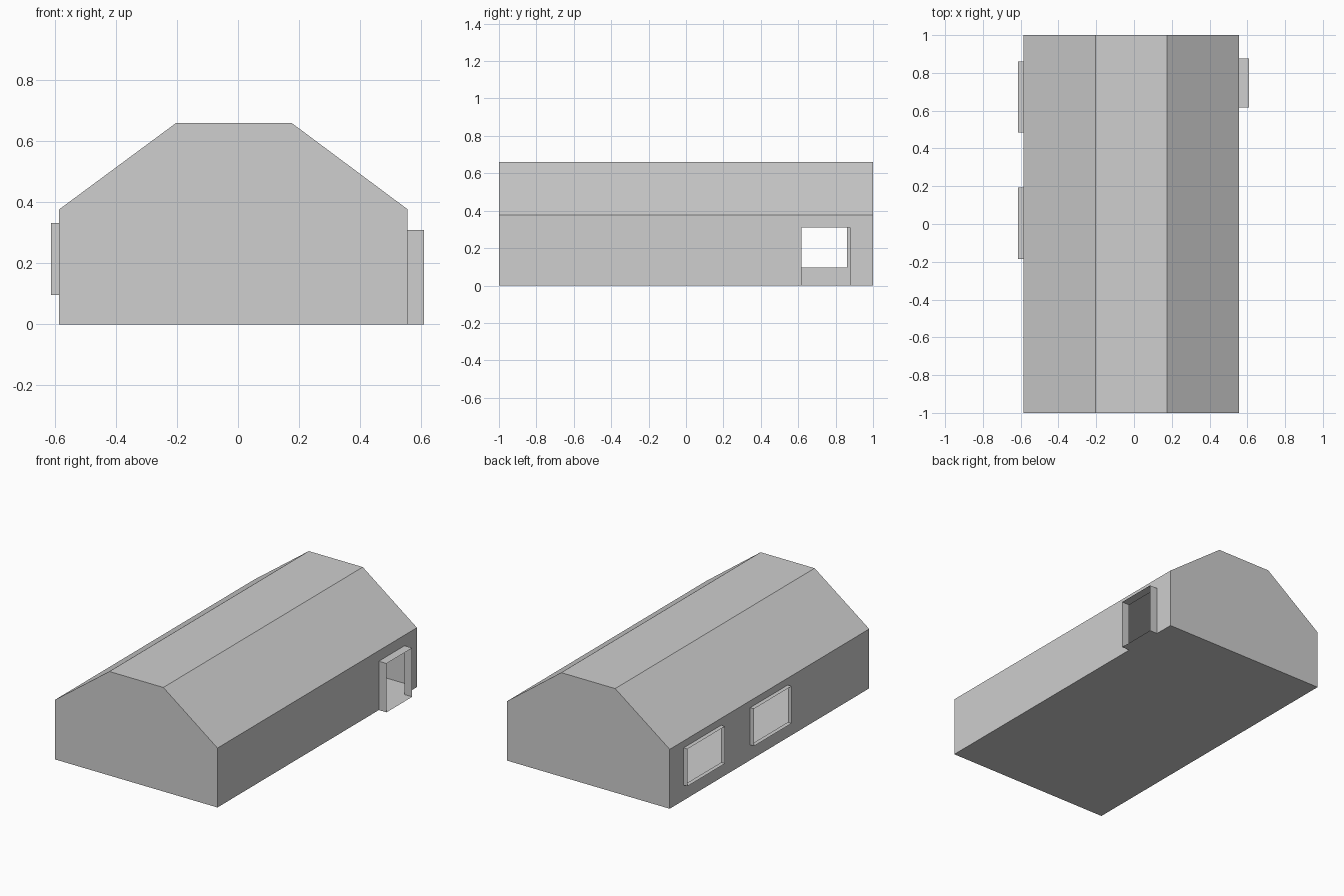
import bpy
import bmesh
from mathutils import Vector

if "Cube" in bpy.data.objects:
    bpy.data.objects.remove(bpy.data.objects["Cube"], do_unlink=True)

GREY = (0.62, 0.62, 0.62, 1)
grey = bpy.data.materials.new("plain grey")
grey.use_nodes = True
grey.diffuse_color = GREY
grey.node_tree.nodes["Principled BSDF"].inputs["Base Color"].default_value = GREY

# Hall dimensions
RIGHT, LEFT = -0.586, 0.556
EAVES, RIDGE = 0.377, 0.66
FLAT_RIGHT, FLAT_LEFT = -0.203, 0.176
HALF = 1.0


def finish(name, bm):
    mesh = bpy.data.meshes.new(name)
    bm.to_mesh(mesh)
    bm.free()
    mesh.materials.append(grey)
    obj = bpy.data.objects.new(name, mesh)
    bpy.context.collection.objects.link(obj)
    return obj


def sheet(name, profile):
    """Sweep an open x-z profile along the length of the hall."""
    bm = bmesh.new()
    ends = [[bm.verts.new((x, y, z)) for x, z in profile] for y in (-HALF, HALF)]
    front, back = ends
    for i in range(len(profile) - 1):
        bm.faces.new((front[i], front[i + 1], back[i + 1], back[i]))
    return finish(name, bm)


def side_wall(name, x, openings):
    """Upright side wall with rectangular openings (y0, y1, z0, z1)."""
    bm = bmesh.new()
    corners = [(-HALF, 0), (HALF, 0), (HALF, EAVES), (-HALF, EAVES)]
    if x < 0:
        corners.reverse()
    bm.faces.new([bm.verts.new((x, y, z)) for y, z in corners])
    for y0, y1, z0, z1 in openings:
        for co, no in (((x, y0, 0), (0, 1, 0)), ((x, y1, 0), (0, 1, 0)),
                       ((x, 0, z0), (0, 0, 1)), ((x, 0, z1), (0, 0, 1))):
            bmesh.ops.bisect_plane(bm, geom=bm.verts[:] + bm.edges[:] + bm.faces[:],
                                   plane_co=co, plane_no=no)
    holes = []
    for face in bm.faces:
        c = face.calc_center_median()
        if any(y0 < c.y < y1 and z0 < c.z < z1 for y0, y1, z0, z1 in openings):
            holes.append(face)
    bmesh.ops.delete(bm, geom=holes, context='FACES')
    bmesh.ops.dissolve_limit(bm, angle_limit=0.01, verts=bm.verts[:], edges=bm.edges[:])
    return finish(name, bm)


def frame(name, x, depth, opening):
    """Thin open sleeve standing out from the wall around an opening."""
    y0, y1, z0, z1 = opening
    bm = bmesh.new()
    rim = [(y0, z0), (y1, z0), (y1, z1), (y0, z1)]
    inner = [bm.verts.new((x, y, z)) for y, z in rim]
    outer = [bm.verts.new((x + depth, y, z)) for y, z in rim]
    middle = Vector((x, (y0 + y1) / 2, (z0 + z1) / 2))
    for i in range(4):
        j = (i + 1) % 4
        face = bm.faces.new((inner[i], inner[j], outer[j], outer[i]))
        face.normal_update()
        if face.normal.dot(face.calc_center_median() - middle) < 0:
            face.normal_flip()
    return finish(name, bm)


# Floor and roof sheets
sheet("floor", [(RIGHT, 0), (LEFT, 0)]).data.flip_normals()
roof_line = [(RIGHT, EAVES), (FLAT_RIGHT, RIDGE), (FLAT_LEFT, RIDGE), (LEFT, EAVES)]
sheet("roof", roof_line)

# Gable end walls
for name, y in (("front_wall", -HALF), ("back_wall", HALF)):
    bm = bmesh.new()
    outline = [(RIGHT, 0), (LEFT, 0)] + roof_line[::-1]
    if y > 0:
        outline.reverse()
    bm.faces.new([bm.verts.new((x, y, z)) for x, z in outline])
    finish(name, bm)

# Side walls with the doorway and the two windows
door = (0.618, 0.876, 0, 0.31)
windows = [(y, y + 0.377, 0.097, 0.333) for y in (-0.184, 0.484)]
side_wall("left_wall", LEFT, [door])
side_wall("right_wall", RIGHT, windows)
frame("door_frame", LEFT, 0.054, door)
for label, opening in zip(("middle", "back"), windows):
    frame(label + "_window_frame", RIGHT, -0.027, opening)
